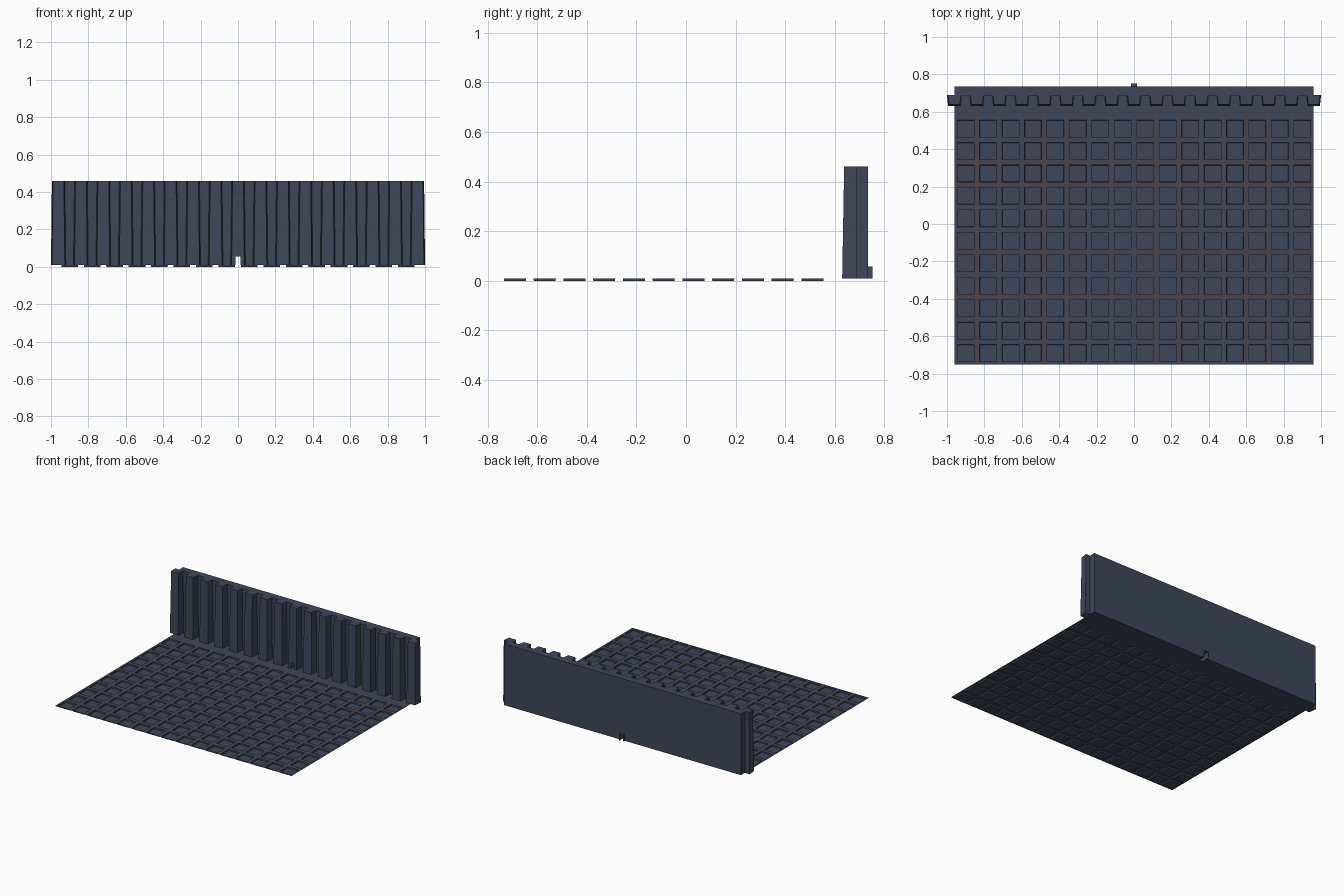
import bpy, bmesh
from mathutils import Matrix, Vector

if "Cube" in bpy.data.objects:
    bpy.data.objects.remove(bpy.data.objects["Cube"])

PITCH, DECK = 0.12, 0.01          # tile spacing, height of the floor surface
Y0 = -0.75                        # front edge of the floor


def material(name, colour):
    m = bpy.data.materials.new(name)
    m.diffuse_color = (*colour, 1)
    m.use_nodes = True
    m.node_tree.nodes["Principled BSDF"].inputs["Base Color"].default_value = m.diffuse_color
    return m


slate = material("slate_blue", (0.048, 0.064, 0.104))
rust = material("rust_brown", (0.17, 0.045, 0.018))


def finish(name, bm, mat):
    me = bpy.data.meshes.new(name)
    bm.to_mesh(me)
    bm.free()
    me.materials.append(mat)
    ob = bpy.data.objects.new(name, me)
    bpy.context.collection.objects.link(ob)
    return ob


def add_box(bm, x0, x1, y0, y1, z0, z1):
    size = Matrix.Diagonal((x1 - x0, y1 - y0, z1 - z0, 1))
    mid = Matrix.Translation(((x0 + x1) / 2, (y0 + y1) / 2, (z0 + z1) / 2))
    return bmesh.ops.create_cube(bm, size=1, matrix=mid @ size)["verts"]


def cut_slot(ob, cutter):
    mod = ob.modifiers.new("slot", "BOOLEAN")
    mod.operation, mod.object, mod.solver = "DIFFERENCE", cutter, "EXACT"


# Floor sheet of 16 x 12 tiles, each with a shallow square recess
bm = bmesh.new()
bmesh.ops.create_grid(bm, x_segments=16, y_segments=12, size=1,
                      matrix=Matrix.Translation((0, Y0 + 0.72, DECK)) @ Matrix.Diagonal((0.96, 0.72, 1, 1)))
tiles = [f for f in bm.faces if f.calc_center_median().y < Y0 + 11 * PITCH]
bmesh.ops.inset_individual(bm, faces=tiles, thickness=0.0215)
bmesh.ops.inset_individual(bm, faces=tiles, thickness=0.001, depth=-DECK)
finish("floor_tiles", bm, slate)

# Thin joint lines between the tiles
bm = bmesh.new()


def add_strip(x0, x1, y0, y1):
    bm.faces.new([bm.verts.new((x, y, DECK + 0.0004))
                  for x, y in ((x0, y0), (x1, y0), (x1, y1), (x0, y1))])


W = 0.0013
for i in range(1, 16):
    x = -0.96 + i * PITCH
    add_strip(x - W, x + W, Y0, 0.685)
for j in range(1, 12):
    y = Y0 + j * PITCH
    add_strip(-0.96, 0.96, y - W, y + W)
finish("floor_joints", bm, rust)

# Slot cutter for the small drain opening
bm = bmesh.new()
add_box(bm, -0.0135, 0.0135, 0.5, 0.9, -0.1, 0.055)
cutter = finish("slot_cutter", bm, slate)
cutter.hide_render = True
cutter.hide_viewport = True

# Flat back wall
bm = bmesh.new()
add_box(bm, -0.96, 0.96, 0.685, 0.735, DECK, 0.46)
cut_slot(finish("back_wall", bm, slate), cutter)

# Upright ribs, wider and deeper at the foot, narrower at the front
bm = bmesh.new()
for i in range(17):
    cx = -0.96 + i * PITCH
    for v in add_box(bm, cx - 0.04, cx + 0.04, 0.63, 0.69, DECK, 0.46):
        front, top = v.co.y < 0.66, v.co.z > 0.2
        half = 0.04 - 0.006 * front - 0.005 * top
        v.co.x = cx + (half if v.co.x > cx else -half)
        if front and top:
            v.co.y += 0.008
cut_slot(finish("wall_ribs", bm, slate), cutter)

# Drain spout frame behind the wall
bm = bmesh.new()
for s in (-1, 1):
    add_box(bm, *sorted((s * 0.0135, s * 0.0155)), 0.73, 0.752, DECK, 0.057)
add_box(bm, -0.0155, 0.0155, 0.73, 0.752, 0.055, 0.057)
finish("drain_spout", bm, slate)
